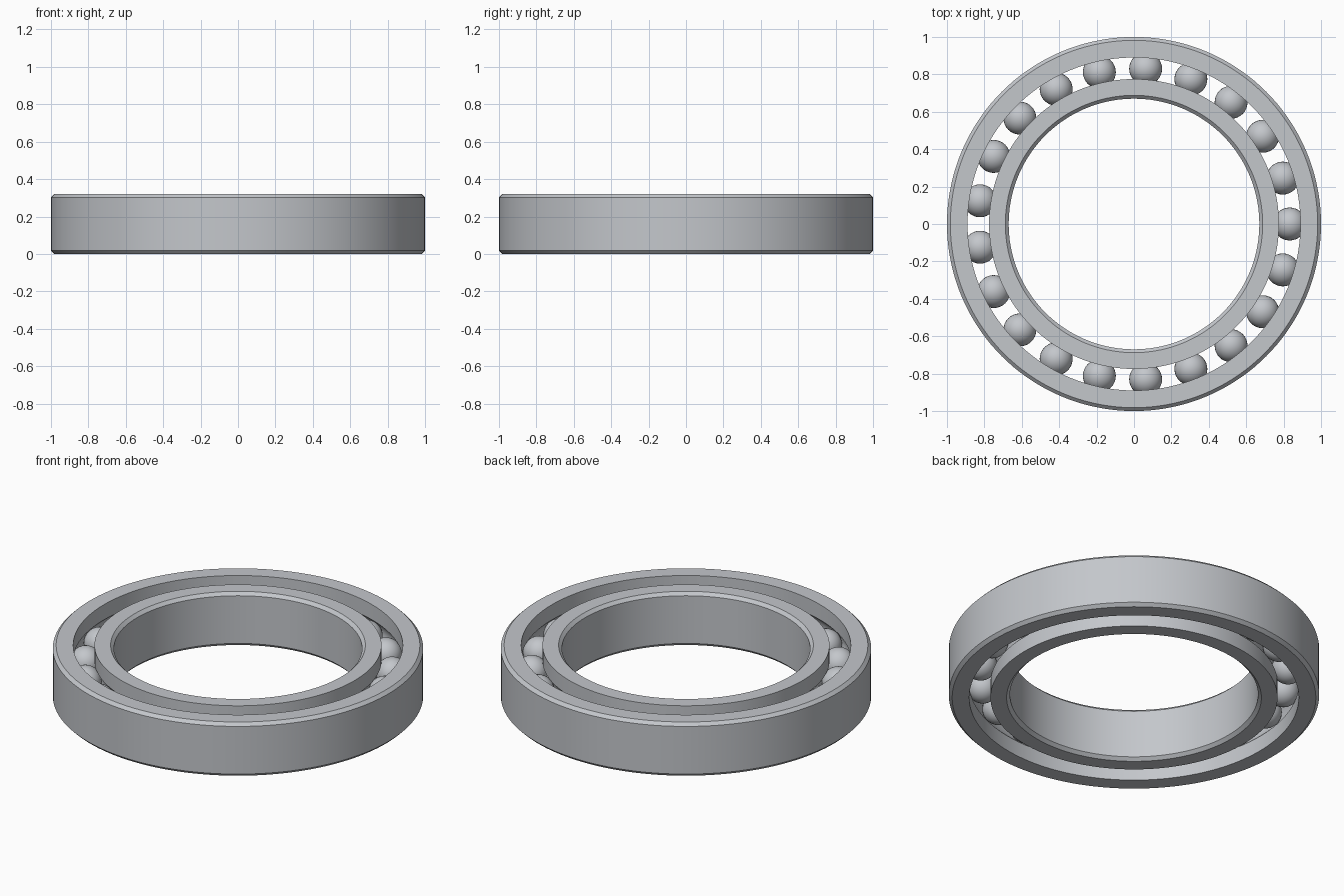
import bpy
import bmesh
from math import acos, cos, pi, radians, sin
from mathutils import Matrix, Vector

if "Cube" in bpy.data.objects:
    bpy.data.objects.remove(bpy.data.objects["Cube"], do_unlink=True)

HEIGHT = 0.32
MID = HEIGHT / 2
CHAMFER = 0.018
PITCH = 0.8325       # radius of the circle through the ball centres
BALL_RADIUS = 0.088
GROOVE_RADIUS = 0.09
BALLS = 21
SEGMENTS = 144

steel = bpy.data.materials.new("steel grey")
steel.use_nodes = True
colour = (0.55, 0.57, 0.6, 1)
steel.diffuse_color = colour
steel.node_tree.nodes["Principled BSDF"].inputs["Base Color"].default_value = colour


def finish(bm, name):
    mesh = bpy.data.meshes.new(name)
    bm.to_mesh(mesh)
    bm.free()
    obj = bpy.data.objects.new(name, mesh)
    bpy.context.collection.objects.link(obj)
    mesh.materials.append(steel)
    bpy.ops.object.select_all(action="DESELECT")
    obj.select_set(True)
    bpy.context.view_layer.objects.active = obj
    bpy.ops.object.shade_smooth_by_angle(angle=radians(25))
    return obj


def race(name, plain, grooved):
    """Lathe a ring: chamfered plain wall, and a wall with a ball groove."""
    side = 1 if grooved > plain else -1
    edge = plain + side * CHAMFER
    profile = [(grooved, 0), (edge, 0), (plain, CHAMFER),
               (plain, HEIGHT - CHAMFER), (edge, HEIGHT), (grooved, HEIGHT)]
    # Groove arc, from top to bottom
    half = acos(abs(PITCH - grooved) / GROOVE_RADIUS)
    steps = 12
    for i in range(steps + 1):
        a = half - 2 * half * i / steps
        profile.append((PITCH - side * GROOVE_RADIUS * cos(a),
                        MID + GROOVE_RADIUS * sin(a)))
    bm = bmesh.new()
    verts = [bm.verts.new((r, 0, z)) for r, z in profile]
    edges = [bm.edges.new((v, verts[i - 1])) for i, v in enumerate(verts)]
    bmesh.ops.spin(bm, geom=verts + edges, cent=Vector(), axis=(0, 0, 1),
                   angle=2 * pi, steps=SEGMENTS)
    bmesh.ops.remove_doubles(bm, verts=bm.verts, dist=0.0001)
    bmesh.ops.recalc_face_normals(bm, faces=bm.faces)
    return finish(bm, name)


# Outer and inner rings
race("outer_ring", 1.0, 0.89)
race("inner_ring", 0.67, 0.775)

# Rolling balls, evenly spaced in the grooves
for n in range(BALLS):
    a = 2 * pi * n / BALLS
    bm = bmesh.new()
    bmesh.ops.create_uvsphere(bm, u_segments=32, v_segments=16, radius=BALL_RADIUS)
    ball = finish(bm, f"ball_{n + 1}")
    ball.matrix_world = Matrix.Translation((PITCH * cos(a), PITCH * sin(a), MID))
